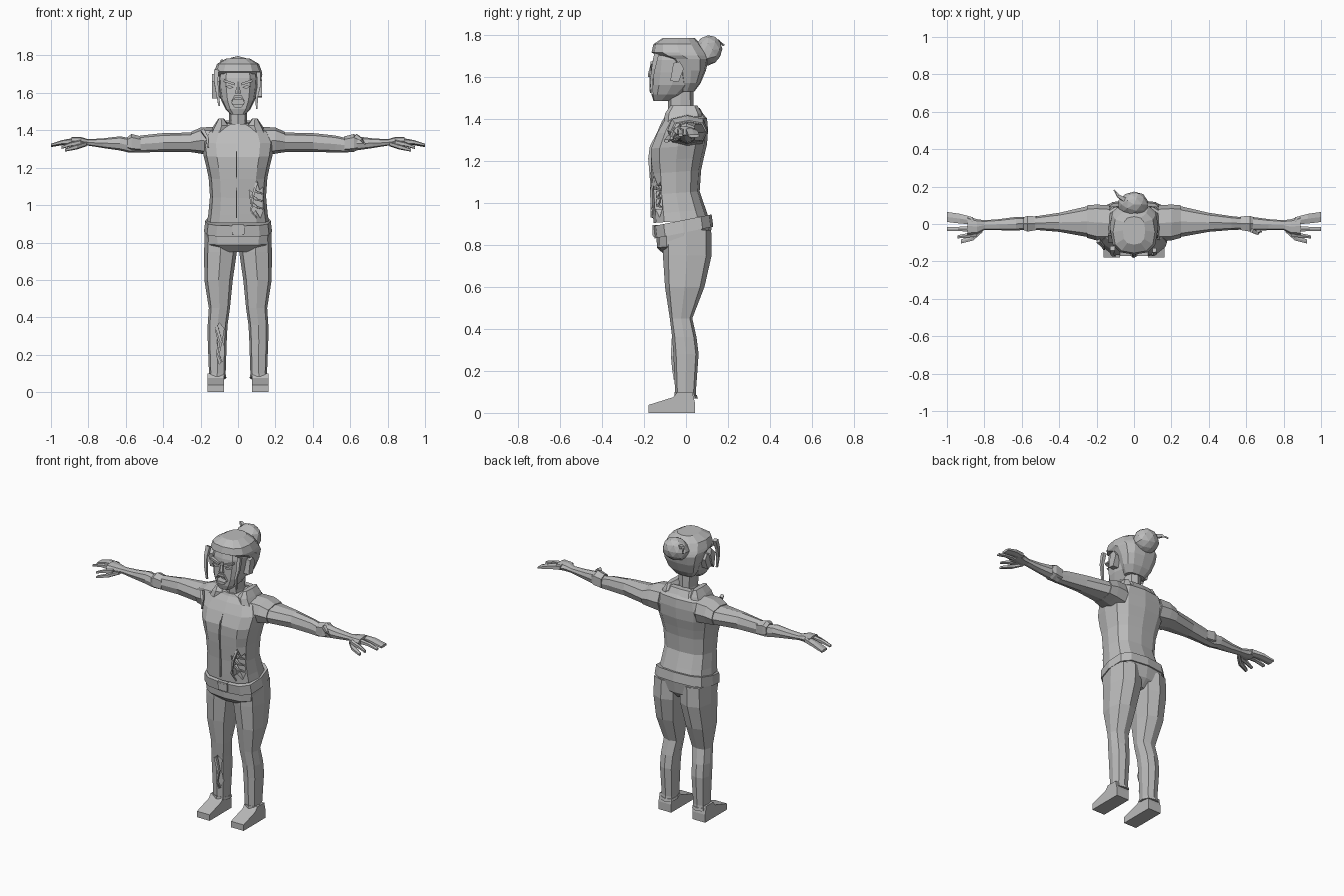
import bpy, bmesh, math
from mathutils import Vector

grey = bpy.data.materials.new("plain grey")
grey.diffuse_color = (0.5, 0.5, 0.5, 1)


def make(name, bm):
    bmesh.ops.recalc_face_normals(bm, faces=bm.faces)
    me = bpy.data.meshes.new(name)
    bm.to_mesh(me)
    bm.free()
    me.materials.append(grey)
    ob = bpy.data.objects.new(name, me)
    bpy.context.collection.objects.link(ob)
    return ob


def loft(name, rings, axis='z', n=8, p=0.7, tilt=0.0, dent=None, side=1):
    """Bridge rounded-box rings (pos, a0, a1, b0, b1) along x or z; dent maps ring index to a front-centre push."""
    bm = bmesh.new()
    prev = first = None
    for k, (pos, a0, a1, b0, b1) in enumerate(rings):
        cur = []
        for i in range(n):
            t = 2 * math.pi * i / n - math.pi / 2 + (math.pi / n if n == 4 else 0)
            c, s = [math.copysign(abs(v) ** p, v) if abs(v) > 1e-6 else 0 for v in (math.cos(t), math.sin(t))]
            a, b = (a0 + a1) / 2 + c * (a1 - a0) / 2, (b0 + b1) / 2 + s * (b1 - b0) / 2
            if dent and i == 0:
                b += dent.get(k, 0)
            co = (a, b, pos + tilt * b) if axis == 'z' else (pos, a, b)
            cur.append(bm.verts.new((co[0] * side, co[1], co[2])))
        if prev:
            for i in range(n):
                bm.faces.new((prev[i], prev[(i + 1) % n], cur[(i + 1) % n], cur[i]))
        else:
            first = cur
        prev = cur
    bm.faces.new(first)
    bm.faces.new(prev)
    return make(name, bm)


def body(name, rings, **kw):
    """Loft symmetric about x from (z, half_width, front, back)."""
    return loft(name, [(z, -w, w, f, b) for z, w, f, b in rings], **kw)


def prism(name, pts, d0, d1, axis='y', side=1):
    """Extrude a polygon: (x, z) along y, or (y, z) along x."""
    bm = bmesh.new()
    ends = []
    for d in (d0, d1):
        ends.append([bm.verts.new((u * side, d, v) if axis == 'y' else (d * side, u, v)) for u, v in pts])
        bm.faces.new(ends[-1])
    m = len(pts)
    for i in range(m):
        bm.faces.new((ends[0][i], ends[0][(i + 1) % m], ends[1][(i + 1) % m], ends[1][i]))
    return make(name, bm)


def strip(name, path, r):
    """Tapering four-sided strand through points."""
    bm = bmesh.new()
    prev = None
    for k, co in enumerate(path):
        d = Vector(path[min(k + 1, len(path) - 1)]) - Vector(path[max(k - 1, 0)])
        u = d.orthogonal().normalized()
        v = d.cross(u).normalized()
        w = r * (1 - 0.6 * k / (len(path) - 1))
        cur = [bm.verts.new(Vector(co) + w * q) for q in (u, v, -u, -v)]
        if prev:
            for i in range(4):
                bm.faces.new((prev[i], prev[(i + 1) % 4], cur[(i + 1) % 4], cur[i]))
        else:
            bm.faces.new(cur)
        prev = cur
    bm.faces.new(prev)
    return make(name, bm)


def carve(ob, cutter):
    cutter.hide_render = True
    cutter.hide_viewport = True
    m = ob.modifiers.new("cut", 'BOOLEAN')
    m.operation, m.solver, m.object = 'DIFFERENCE', 'EXACT', cutter


# Shirt with bust, torn belly hole and ribs
shirt = body("shirt", [
    (0.915, .165, -.155, .11), (0.96, .158, -.157, .095), (1.05, .15, -.16, .065),
    (1.15, .157, -.168, .072), (1.21, .17, -.178, .085), (1.27, .185, -.18, .1),
    (1.34, .195, -.15, .105), (1.395, .17, -.115, .1), (1.425, .1, -.095, .075),
    (1.44, .06, -.09, .05)], n=12, p=.72, tilt=.07, dent={4: .012, 5: .016, 6: .01})
tear = [(.06, 1.08), (.085, 1.06), (.1, 1.13), (.115, 1.08), (.135, 1.1), (.135, .97),
        (.12, .93), (.095, .97), (.075, .95)]
carve(shirt, prism("belly_tear_cutter", tear, -.3, -.115))
for i, z in enumerate((.99, 1.03, 1.07)):
    strip("rib_%d" % i, [(.07, -.13, z + .02), (.1, -.138, z), (.135, -.118, z - .01)], .012)
strip("tear_flap", [(.1, -.15, 1.12), (.082, -.165, 1.06), (.07, -.165, .97), (.1, -.16, .93)], .01)
prism("front_seam", [(-.169, .93), (-.171, 1.1), (-.18, 1.21), (-.172, 1.27), (-.11, 1.385),
                     (-.1, 1.38), (-.15, 1.27), (-.15, .93)], -.012, -.006, 'x')

# Neck and collar
body("neck", [(1.37, .055, -.08, .05), (1.45, .048, -.085, .035), (1.55, .05, -.09, .035)], p=.8)
for s in (-1, 1):
    loft("collar_flap", [(1.385, .05, .15, -.105, .08), (1.425, .045, .13, -.1, .075),
                         (1.462, .075, .105, -.075, .055)], n=8, p=.7, side=s)
body("back_collar", [(1.40, .1, .03, .095), (1.452, .08, .025, .065)], n=8)

# Belt, buckle and hips
body("belt", [(.86, .182, -.15, .13), (.92, .175, -.157, .122)], n=12, p=.65, tilt=.2)
body("belt_buckle", [(.84, .045, -.163, -.12), (.895, .045, -.166, -.12)], n=4, p=1)
prism("buckle_plate", [(-.03, .845), (.035, .845), (.035, .885), (-.03, .885)], -.16, -.153)
body("hips", [(.76, .09, -.1, .07), (.80, .172, -.138, .11), (.88, .178, -.142, .124)],
     n=12, p=.65, tilt=.1)

# Trouser legs and shoes
for s, label in ((-1, "right"), (1, "left")):
    leg = loft(label + "_trouser_leg", [
        (.075, .066, .157, -.052, .05), (.1, .066, .155, -.052, .047), (.28, .06, .162, -.06, .06),
        (.36, .056, .162, -.066, .05), (.45, .043, .156, -.077, .03), (.60, .028, .18, -.1, .088),
        (.75, .006, .181, -.11, .122), (.87, .0, .178, -.11, .12)], n=8, p=.72, side=s)
    if s < 0:
        hole = [(-.10, .37), (-.075, .34), (-.085, .28), (-.07, .2), (-.1, .15), (-.115, .2),
                (-.105, .27), (-.12, .33)]
        carve(leg, prism("leg_tear_cutter", hole, -.2, -.04))
        strip("leg_tear_flap", [(-.115, -.06, .35), (-.09, -.065, .27), (-.105, -.06, .2), (-.085, -.055, .16)], .012)
    loft(label + "_trouser_cuff", [(.075, .062, .16, -.056, .056), (.092, .064, .158, -.055, .052)],
         p=.72, side=s, tilt=-.15)
    prism(label + "_shoe", [(-.178, 0), (.042, 0), (.042, .05), (.03, .1), (-.04, .1), (-.06, .075), (-.178, .038)],
          .075, .164, 'x', s)

# Arms and hands
for s, label in ((-1, "right"), (1, "left")):
    loft(label + "_arm", [
        (.1, -.07, .09, 1.26, 1.42), (.19, -.085, .1, 1.275, 1.41), (.245, -.07, .096, 1.284, 1.388),
        (.4, -.042, .06, 1.285, 1.385), (.52, -.032, .042, 1.281, 1.372), (.58, -.03, .036, 1.28, 1.358),
        (.63, -.036, .038, 1.292, 1.368), (.72, -.033, .026, 1.305, 1.357),
        (.80, -.032, .02, 1.318, 1.352), (.84, -.055, .026, 1.318, 1.364),
        (.89, -.06, .042, 1.322, 1.364)], axis='x', n=8, p=.8, side=s)
    loft(label + "_shoulder", [(.13, -.09, .1, 1.265, 1.418), (.2, -.088, .104, 1.275, 1.415),
                               (.25, -.074, .1, 1.283, 1.392)], axis='x', p=.75, side=s)
    # Grouped fingers, pointing finger, bent finger, thumb
    loft(label + "_grouped_fingers", [(.86, -.005, .038, 1.325, 1.362), (.93, .0, .057, 1.322, 1.35),
                                      (1.0, .008, .067, 1.31, 1.326)], axis='x', n=6, side=s)
    loft(label + "_pointing_finger", [(.86, -.045, -.008, 1.325, 1.36), (.94, -.038, -.014, 1.325, 1.348),
                                      (1.0, -.038, -.014, 1.315, 1.328)], axis='x', n=6, side=s)
    loft(label + "_bent_finger", [(.84, -.068, -.035, 1.318, 1.35), (.9, -.075, -.05, 1.312, 1.335),
                                  (.945, -.078, -.06, 1.3, 1.315)], axis='x', n=6, side=s)
    loft(label + "_thumb", [(.81, -.045, -.015, 1.315, 1.34), (.86, -.09, -.055, 1.298, 1.325),
                            (.925, -.105, -.082, 1.286, 1.302)], axis='x', n=6, side=s)
# Ragged sleeve ends
for s, x in ((1, .6), (-1, .55)):
    loft("ragged_sleeve", [(x - .03, -.036, .044, 1.282, 1.368), (x + .02, -.045, .048, 1.285, 1.38),
                           (x + .04, -.036, .04, 1.295, 1.365)], axis='x', n=6, side=s)
strip("sleeve_shred", [(.63, -.035, 1.37), (.66, -.05, 1.35), (.68, -.04, 1.325)], .015)
strip("shoulder_shred", [(-.19, -.09, 1.4), (-.165, -.12, 1.36), (-.16, -.135, 1.31)], .014)

# Head with open mouth
head = body("head", [
    (1.485, .04, -.155, -.08), (1.515, .068, -.164, -.02), (1.56, .09, -.165, .03),
    (1.62, .1, -.163, .06), (1.68, .104, -.158, .07), (1.745, .09, -.14, .06)], n=12, p=.68)
mouth = [(-.034, 1.545), (-.02, 1.572), (.02, 1.572), (.034, 1.545), (.018, 1.538), (-.018, 1.538)]
carve(head, prism("mouth_cutter", mouth, -.3, -.13))
prism("lower_lip", [(-.032, 1.54), (.032, 1.54), (.018, 1.522), (-.018, 1.522)], -.172, -.15)
prism("upper_lip", [(-.04, 1.55), (-.018, 1.588), (.018, 1.588), (.04, 1.55), (.018, 1.573), (-.018, 1.573)],
      -.172, -.15)
prism("upper_teeth", [(-.02, 1.562), (.02, 1.562), (.02, 1.573), (-.02, 1.573)], -.16, -.125)
loft("nose", [(1.598, -.018, .018, -.18, -.14), (1.61, -.014, .014, -.182, -.14),
              (1.66, -.008, .008, -.168, -.14)], n=6)
for s in (-1, 1):
    prism("eyebrow", [(.015, 1.652), (.075, 1.672), (.078, 1.66), (.018, 1.64)], -.17, -.145, side=s)
    prism("eye", [(.022, 1.628), (.045, 1.641), (.068, 1.635), (.045, 1.622)], -.166, -.14, side=s)
    prism("ear", [(-.075, 1.58), (-.035, 1.575), (-.01, 1.64), (-.03, 1.672), (-.06, 1.665)], .09, .128, 'x', s)

# Hair cap, bun and loose strands
body("hair", [
    (1.53, .065, -.03, .04), (1.57, .095, -.03, .07), (1.63, .115, -.045, .095), (1.685, .127, -.09, .108),
    (1.7, .13, -.135, .105), (1.715, .127, -.164, .1), (1.755, .112, -.155, .07), (1.785, .06, -.11, .04)],
    n=12, p=.75)
bm = bmesh.new()
bmesh.ops.create_icosphere(bm, subdivisions=2, radius=1)
for v in bm.verts:
    k = 1 + .07 * math.sin(5 * v.co.x + 3 * v.co.z)
    v.co = (.082 * k * v.co.x, .105 + .068 * v.co.y, 1.725 + .072 * v.co.z + .1 * .068 * v.co.y)
make("hair_bun", bm)
strip("bun_strand", [(-.05, .13, 1.76), (-.085, .15, 1.77), (-.105, .18, 1.75)], .016)
strip("left_strand", [(.11, -.14, 1.71), (.112, -.155, 1.64), (.1, -.165, 1.58), (.1, -.16, 1.515)], .016)
strip("right_strand", [(-.115, -.13, 1.72), (-.118, -.15, 1.66), (-.11, -.165, 1.6), (-.1, -.168, 1.53)], .018)
prism("side_lock", [(-.06, 1.7), (-.1, 1.66), (-.085, 1.57), (-.065, 1.6), (-.05, 1.66)], -.138, -.1, 'x')
